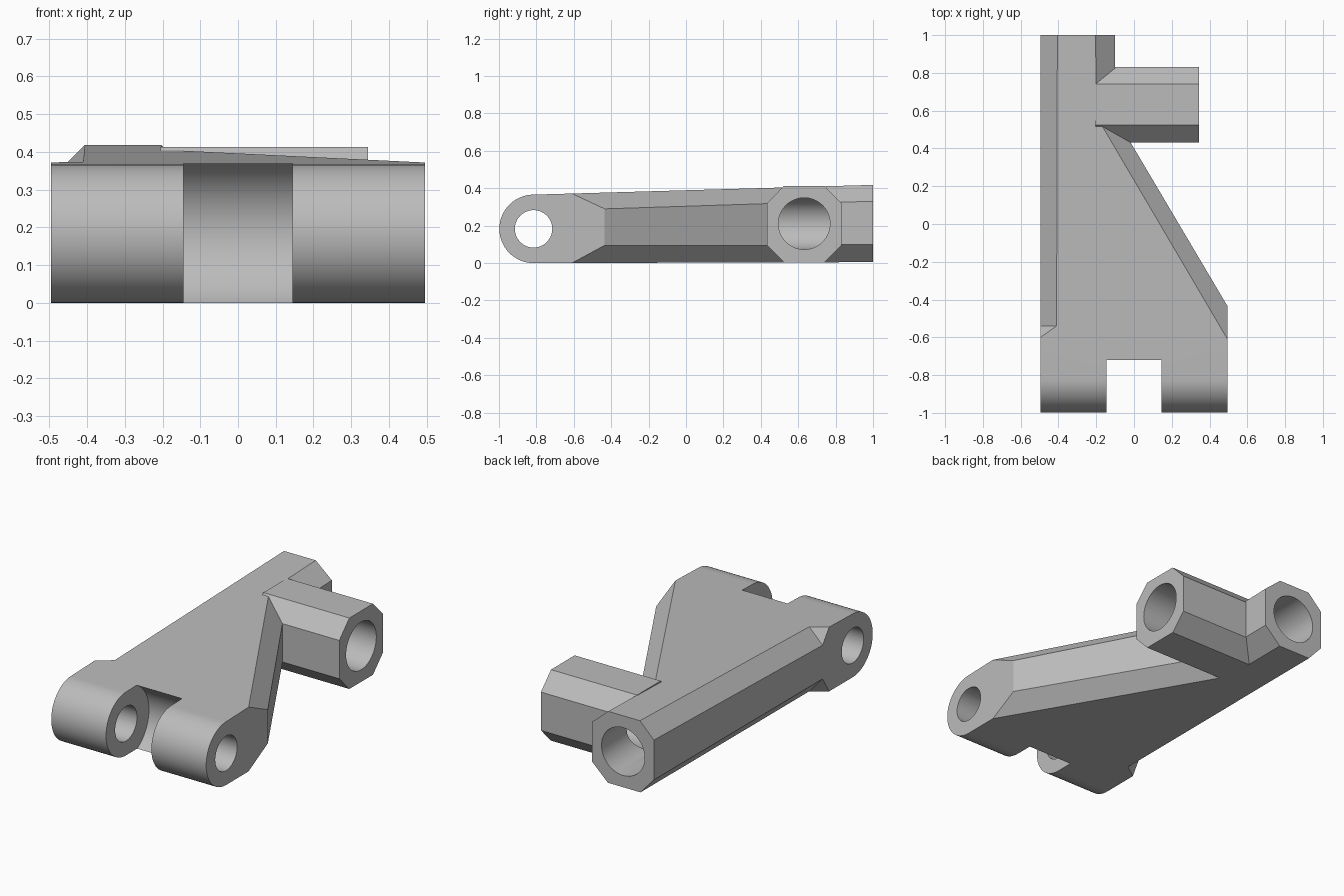
import bpy, bmesh, math
from mathutils import Vector, Matrix

cube = bpy.data.objects.get("Cube")
if cube:
    bpy.data.objects.remove(cube, do_unlink=True)

grey = bpy.data.materials.new("plain grey")
grey.use_nodes = True
GREY = (0.5, 0.5, 0.5, 1)
grey.diffuse_color = GREY
grey.node_tree.nodes["Principled BSDF"].inputs["Base Color"].default_value = GREY

LEFT, RIGHT = -0.495, 0.495
PIVOT_Y, PIVOT_Z = -0.815, 0.183
BACK_TOP, BACK_BOTTOM = 0.418, 0.005


def top_z(y):
    return 2 * PIVOT_Z + (BACK_TOP - 2 * PIVOT_Z) * (y - PIVOT_Y) / (1 - PIVOT_Y)


def bottom_z(y):
    return BACK_BOTTOM * (y - PIVOT_Y) / (1 - PIVOT_Y)


def finish(bm, name):
    bmesh.ops.recalc_face_normals(bm, faces=bm.faces)
    mesh = bpy.data.meshes.new(name)
    bm.to_mesh(mesh)
    bm.free()
    mesh.materials.append(grey)
    obj = bpy.data.objects.new(name, mesh)
    bpy.context.collection.objects.link(obj)
    return obj


def clip(bm, a, b, c, keep):
    """Slice with the plane through a, b, c and keep the side holding keep."""
    a, b, c, keep = map(Vector, (a, b, c, keep))
    normal = (b - a).cross(c - a).normalized()
    if normal.dot(keep - a) > 0:
        normal.negate()
    bmesh.ops.bisect_plane(bm, geom=bm.verts[:] + bm.edges[:] + bm.faces[:],
                           plane_co=a, plane_no=normal, clear_outer=True)
    rim = [e for e in bm.edges if e.is_boundary]
    if rim:
        bmesh.ops.holes_fill(bm, edges=rim)


def extrude_x(points, x0, x1):
    bm = bmesh.new()
    face = bm.faces.new([bm.verts.new((x0, y, z)) for y, z in points])
    new = bmesh.ops.extrude_face_region(bm, geom=[face])["geom"]
    bmesh.ops.translate(bm, vec=(x1 - x0, 0, 0),
                        verts=[v for v in new if isinstance(v, bmesh.types.BMVert)])
    bmesh.ops.recalc_face_normals(bm, faces=bm.faces)
    return bm


def side_profile(x0, x1):
    arc = [math.pi * (0.5 + i / 32) for i in range(33)]
    points = [(PIVOT_Y + PIVOT_Z * math.cos(t), PIVOT_Z + PIVOT_Z * math.sin(t)) for t in arc]
    return extrude_x(points + [(1, BACK_BOTTOM), (1, BACK_TOP)], x0, x1)


def cylinder(name, axis, centre, radius, length):
    turn = Matrix.Rotation(math.pi / 2, 4, "Y" if axis == "X" else "X")
    bm = bmesh.new()
    bmesh.ops.create_cone(bm, cap_ends=True, segments=64, radius1=radius, radius2=radius,
                          depth=length, matrix=Matrix.Translation(centre) @ turn)
    return finish(bm, name)


def boolean(target, tool, operation):
    tool.hide_render = True
    mod = target.modifiers.new(operation, "BOOLEAN")
    mod.operation, mod.solver, mod.object = operation, "EXACT", tool
    bpy.context.view_layer.objects.active = target
    bpy.ops.object.modifier_apply(modifier=mod.name)
    bpy.data.objects.remove(tool, do_unlink=True)


# Tapering arm with a slanted, chamfered side
inside = (-0.4, 0, 0.2)
bm = side_profile(LEFT, RIGHT)
clip(bm, (RIGHT, -0.435, 0), (-0.02, 0.435, 0), (RIGHT, -0.435, 1), inside)
for edge_z, low, high in ((top_z, 0.29, 0.318), (bottom_z, 0.095, 0.095)):
    clip(bm, (RIGHT, -0.435, low), (-0.02, 0.435, high), (RIGHT, -0.61, edge_z(-0.61)), inside)
arm = finish(bm, "suspension_arm")

# Long octagonal bar along the left edge
bm = side_profile(LEFT, -0.1)
clip(bm, (0, -0.3, 0), (1, -0.3, 0), (0, -0.3, 1), (0, 0.5, 0))
for edge_z, low, high in ((top_z, 0.3, 0.33), (bottom_z, 0.095, 0.1)):
    clip(bm, (-0.1, -0.3, low), (-0.1, 1, high), (-0.2, 0.5, edge_z(0.5)), (-0.3, 0.5, 0.2))
boolean(arm, finish(bm, "long_bar"), "UNION")

# Octagonal cross tube
tube_y, tube_z, half, flat = 0.632, 0.208, 0.2, 0.108
octagon = [(tube_y + a, tube_z + b * 1.025) for a, b in (
    (half, flat), (flat, half), (-flat, half), (-half, flat),
    (-half, -flat), (-flat, -half), (flat, -half), (half, -flat))]
boolean(arm, finish(extrude_x(octagon, -0.205, 0.345), "cross_tube"), "UNION")

# Chamfers on the left edge, stopped short of the pivot
for edge_z, low, high, out in ((top_z, 0.29, 0.33, 0.6), (bottom_z, 0.095, 0.1, -0.2)):
    bm = bmesh.new()
    bmesh.ops.create_cube(bm, size=1, matrix=Matrix.Translation((-0.45, 0.25, out / 2 + 0.1))
                          @ Matrix.Diagonal((0.3, 2, abs(out - 0.2), 1)))
    inner = (-0.41, -0.54, edge_z(-0.54))
    outer = (LEFT, -0.54, low)
    beyond = (-0.6, 0.5, out)
    clip(bm, inner, outer, (LEFT, 1, high), beyond)
    clip(bm, inner, outer, (LEFT, -0.6, edge_z(-0.6)), beyond)
    boolean(arm, finish(bm, "edge_cutter"), "DIFFERENCE")

# Pivot hole, rounded fork slot and the two bores
pivot = (0, PIVOT_Y, PIVOT_Z)
boolean(arm, cylinder("fork_slot", "X", pivot, 0.209, 0.29), "DIFFERENCE")
boolean(arm, cylinder("pivot_hole", "X", pivot, 0.1, 1.2), "DIFFERENCE")
boolean(arm, cylinder("long_bore", "Y", (-0.298, 0.8, 0.211), 0.138, 0.7), "DIFFERENCE")
boolean(arm, cylinder("cross_bore", "X", (0.1, tube_y, 0.211), 0.138, 0.8), "DIFFERENCE")

# Smooth round surfaces, sharp edges
bpy.ops.object.select_all(action="DESELECT")
arm.select_set(True)
bpy.context.view_layer.objects.active = arm
bpy.ops.object.shade_smooth_by_angle(angle=math.radians(20))
